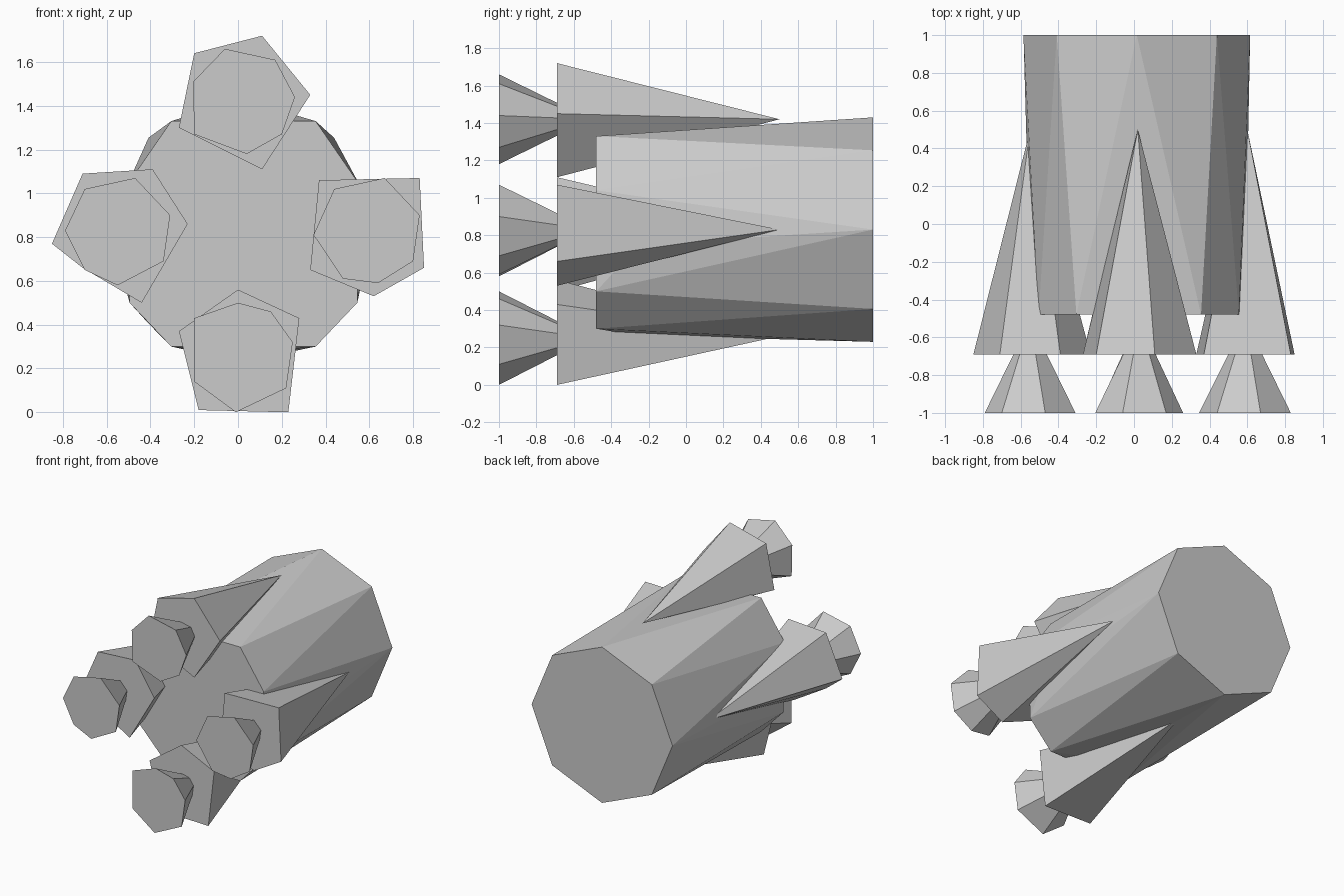
import bpy, bmesh


def hull(name, points):
    """Convex faceted solid wrapped around (x, y, z) points."""
    bm = bmesh.new()
    for p in points:
        bm.verts.new(p)
    res = bmesh.ops.convex_hull(bm, input=bm.verts[:])
    loose = [v for v in bm.verts if not v.link_faces]
    if loose:
        bmesh.ops.delete(bm, geom=loose, context='VERTS')
    bmesh.ops.recalc_face_normals(bm, faces=bm.faces[:])
    mesh = bpy.data.meshes.new(name)
    bm.to_mesh(mesh)
    bm.free()
    ob = bpy.data.objects.new(name, mesh)
    bpy.context.collection.objects.link(ob)
    return ob


def spike(name, outline, y, apex):
    """Pyramid from an x/z outline at depth y to an apex."""
    return hull(name, [(x, y, z) for x, z in outline] + [apex])


# Main body: octagon at the back, differently chamfered octagon at the front
CX, CZ, R, D = 0.015, 0.83, 0.6, 0.424
back = [(R, 0), (D, D), (0, R), (-D, D), (-R, 0), (-D, -D), (0, -R), (D, -D)]
pts = [(CX + x, 1.0, CZ + z) for x, z in back]
for s in (-1, 1):
    for x, z in ((0.33, 1.33), (0.53, 1.04), (0.52, 0.50), (0.33, 0.30)):
        pts.append((0.025 + s * x, -0.48, z))
# slight bulge behind the front rim
pts += [(0.59, -0.25, 0.75), (-0.55, -0.25, 0.75), (0.02, -0.27, 0.265)]
hull("main_body", pts)

# Four booster spikes around the front, and the nozzle cones behind them
boosters = {
    "top": ([(0.11, 1.72), (0.33, 1.45), (0.11, 1.11), (-0.27, 1.30), (-0.20, 1.64)],
            (0.02, 0.5, 1.42),
            [(-0.06, 1.66), (0.17, 1.61), (0.26, 1.44), (0.20, 1.27),
             (0.04, 1.18), (-0.20, 1.27), (-0.205, 1.51)], (0.03, 1.42)),
    "right": ([(0.37, 1.06), (0.83, 1.07), (0.85, 0.66), (0.62, 0.53), (0.33, 0.65)],
              (0.60, 0.5, 0.83),
              [(0.44, 1.02), (0.67, 1.07), (0.83, 0.90), (0.80, 0.69),
               (0.64, 0.59), (0.48, 0.61), (0.345, 0.81)], (0.59, 0.83)),
    "left": ([(-0.71, 1.09), (-0.39, 1.11), (-0.23, 0.86), (-0.44, 0.50),
              (-0.71, 0.66), (-0.85, 0.77)],
             (-0.55, 0.5, 0.83),
             [(-0.70, 1.02), (-0.47, 1.07), (-0.31, 0.90), (-0.34, 0.69),
              (-0.55, 0.58), (-0.70, 0.65), (-0.79, 0.83)], (-0.55, 0.83)),
    "bottom": ([(-0.27, 0.37), (0.0, 0.56), (0.28, 0.43), (0.23, 0.0), (-0.18, 0.01)],
               (0.01, 0.5, 0.26),
               [(0.0, 0.50), (0.15, 0.46), (0.25, 0.32), (0.22, 0.11),
                (-0.01, 0.0), (-0.20, 0.14), (-0.20, 0.43)], (0.02, 0.25)),
}
for side, (base, tip, mouth, centre) in boosters.items():
    spike(side + "_booster", base, -0.69, tip)
    spike(side + "_nozzle", mouth, -1.0, (centre[0], -0.51, centre[1]))
